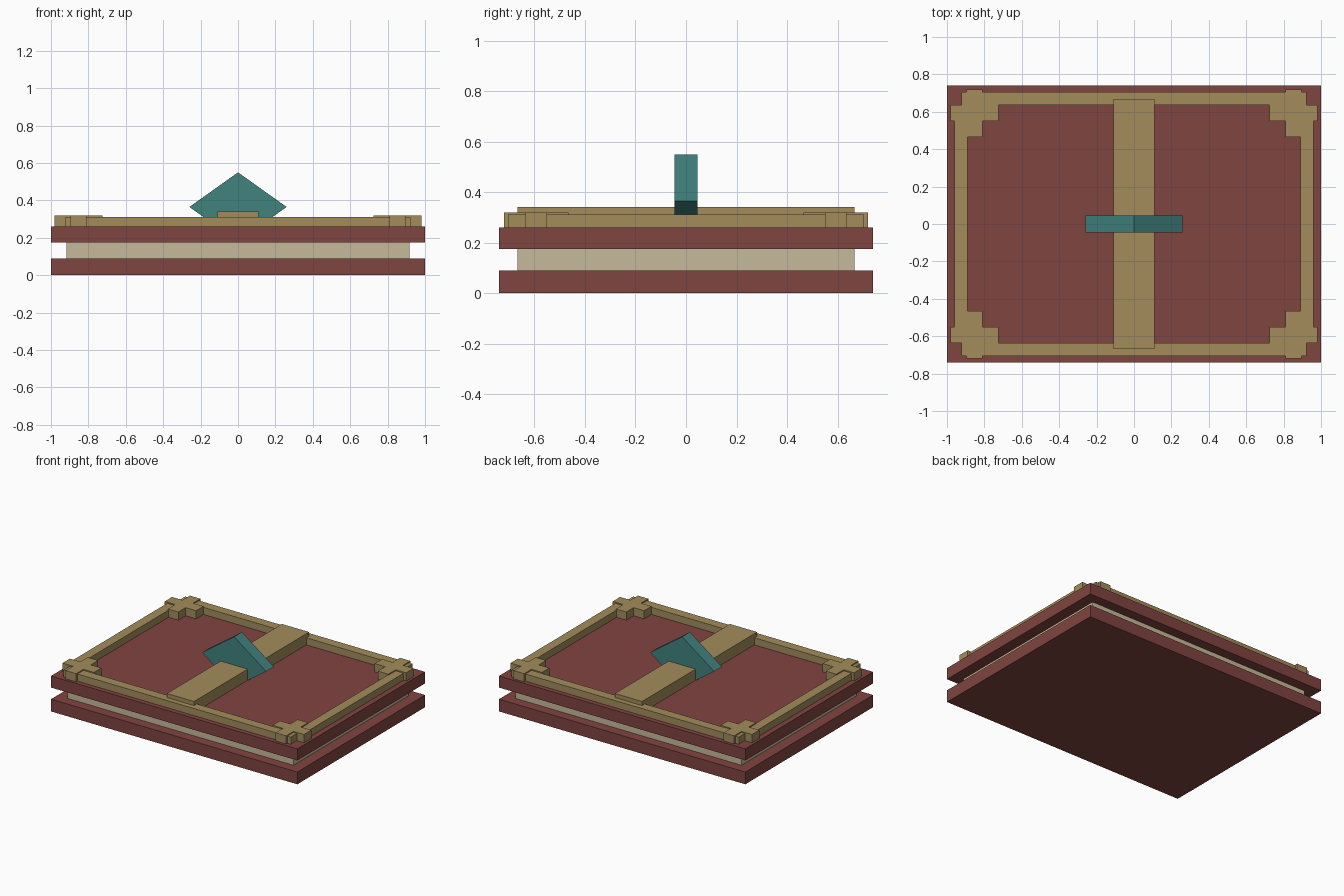
import bpy, bmesh, math

if "Cube" in bpy.data.objects:
    bpy.data.objects.remove(bpy.data.objects["Cube"])


def material(name, r, g, b):
    m = bpy.data.materials.new(name)
    m.diffuse_color = (r, g, b, 1)
    m.use_nodes = True
    m.node_tree.nodes["Principled BSDF"].inputs["Base Color"].default_value = m.diffuse_color
    return m


leather = material("red_leather", 0.216, 0.058, 0.052)
brass = material("dull_brass", 0.366, 0.262, 0.107)
paper = material("paper", 0.565, 0.491, 0.328)
teal = material("teal_gem", 0.053, 0.223, 0.207)


def prism(name, mat, outline, place, depth):
    """Extrude a 2D outline; place(u, v) maps it to 3D, depth is the extrusion vector."""
    bm = bmesh.new()
    face = bm.faces.new([bm.verts.new(place(u, v)) for u, v in outline])
    new = bmesh.ops.extrude_face_region(bm, geom=[face])["geom"]
    bmesh.ops.translate(bm, vec=depth, verts=[g for g in new if isinstance(g, bmesh.types.BMVert)])
    bmesh.ops.recalc_face_normals(bm, faces=bm.faces)
    mesh = bpy.data.meshes.new(name)
    bm.to_mesh(mesh)
    bm.free()
    mesh.materials.append(mat)
    ob = bpy.data.objects.new(name, mesh)
    bpy.context.collection.objects.link(ob)
    return ob


def box(name, mat, x0, x1, y0, y1, z0, z1):
    return prism(name, mat, [(x0, y0), (x1, y0), (x1, y1), (x0, y1)],
                 lambda u, v: (u, v, z0), (0, 0, z1 - z0))


# Covers and page block
box("bottom_cover", leather, -1, 1, -0.74, 0.74, 0, 0.09)
box("top_cover", leather, -1, 1, -0.74, 0.74, 0.175, 0.26)
box("pages", paper, -0.918, 0.918, -0.667, 0.667, 0.09, 0.175)

# Raised frame rails and cross-shaped corner fittings
cross = [(0.725, 0.55), (0.81, 0.55), (0.81, 0.465), (0.895, 0.465), (0.895, 0.55), (0.98, 0.55),
         (0.98, 0.635), (0.895, 0.635), (0.895, 0.72), (0.81, 0.72), (0.81, 0.635), (0.725, 0.635)]
for s in (-1, 1):
    box("long_rail", brass, -0.922, 0.922, min(s * 0.635, s * 0.705), max(s * 0.635, s * 0.705), 0.26, 0.312)
    box("side_rail", brass, min(s * 0.89, s * 0.96), max(s * 0.89, s * 0.96), -0.635, 0.635, 0.26, 0.312)
    for t in (-1, 1):
        prism("corner_fitting", brass, cross, lambda u, v: (s * u, t * v, 0.26), (0, 0, 0.06))

# Strap across the cover, with a diamond-shaped gem set in its middle
box("strap", brass, -0.11, 0.11, -0.667, 0.667, 0.26, 0.342)
prism("gem", teal, [(0, 0.55), (0.26, 0.365), (0, 0.18), (-0.26, 0.365)],
      lambda u, v: (u, -0.045, v), (0, 0.09, 0))
